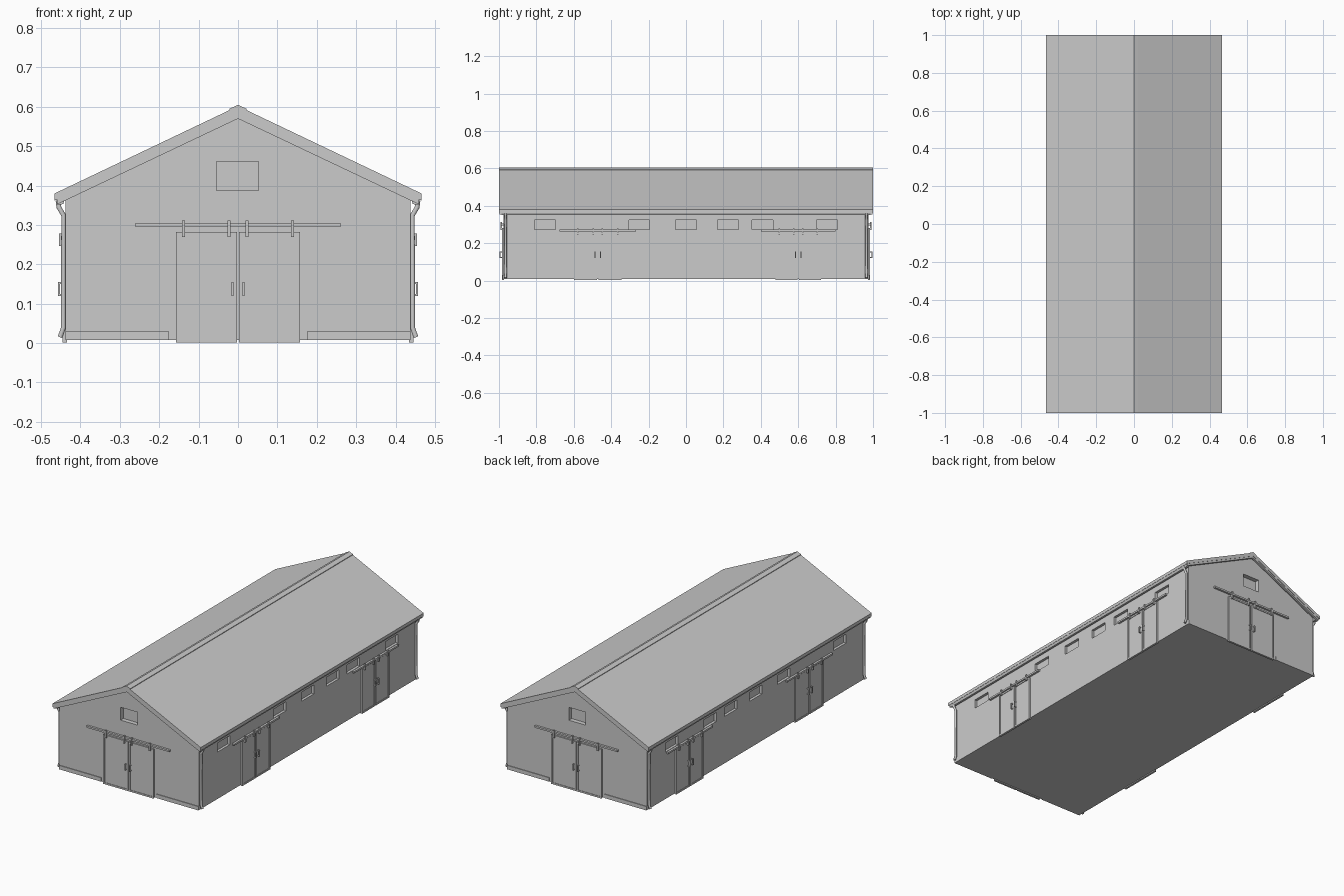
import bpy, bmesh

if "Cube" in bpy.data.objects:
    bpy.data.objects.remove(bpy.data.objects["Cube"])

FRONT, BACK, LEFT, RIGHT = "front", "back", "left", "right"
WX, WY = 0.438, 0.977   # wall half width and half length


def make_object(name, bm):
    bmesh.ops.recalc_face_normals(bm, faces=bm.faces)
    me = bpy.data.meshes.new(name)
    bm.to_mesh(me)
    bm.free()
    ob = bpy.data.objects.new(name, me)
    bpy.context.collection.objects.link(ob)
    return ob


def add_box(bm, x0, x1, y0, y1, z0, z1):
    verts = bmesh.ops.create_cube(bm, size=1)["verts"]
    for v in verts:
        v.co = ((x0 + x1) / 2 + v.co.x * (x1 - x0),
                (y0 + y1) / 2 + v.co.y * (y1 - y0),
                (z0 + z1) / 2 + v.co.z * (z1 - z0))


def wall_box(bm, side, u0, u1, z0, z1, d0, d1):
    """Box on a wall: u runs along the wall, d is the distance out from it."""
    base = WY if side in (FRONT, BACK) else WX
    a, b = base + d0, base + d1
    if side in (FRONT, LEFT):
        a, b = -b, -a
    if side in (FRONT, BACK):
        add_box(bm, u0, u1, a, b, z0, z1)
    else:
        add_box(bm, a, b, u0, u1, z0, z1)


def prism(name, profile, y0, y1):
    bm = bmesh.new()
    face = bm.faces.new([bm.verts.new((x, y0, z)) for x, z in profile])
    ext = bmesh.ops.extrude_face_region(bm, geom=[face])["geom"]
    bmesh.ops.translate(bm, vec=(0, y1 - y0, 0),
                        verts=[g for g in ext if isinstance(g, bmesh.types.BMVert)])
    return make_object(name, bm)


# Walls with gable ends, window recesses cut in
walls = prism("barn_walls", [(-WX, 0.008), (WX, 0.008), (WX, 0.366), (0, 0.582), (-WX, 0.366)], -WY, WY)
bm = bmesh.new()
side_windows = (-0.755, -0.25, 0.0, 0.225, 0.41, 0.755)
for side in (LEFT, RIGHT):
    for u in side_windows:
        wall_box(bm, side, u - 0.056, u + 0.056, 0.274, 0.325, -0.015, 0.05)
for side in (FRONT, BACK):
    wall_box(bm, side, -0.054, 0.052, 0.388, 0.461, -0.025, 0.05)
cutter = make_object("window_cutter", bm)
cutter.hide_render = True
mod = walls.modifiers.new("windows", "BOOLEAN")
mod.operation, mod.object, mod.solver = "DIFFERENCE", cutter, "EXACT"
bpy.context.view_layer.objects.active = walls
bpy.ops.object.modifier_apply(modifier=mod.name)
bpy.data.objects.remove(cutter)

# Roof, ridge cap and barge boards
prism("roof", [(-0.466, 0.362), (-0.466, 0.38), (0, 0.602), (0.466, 0.38), (0.466, 0.362), (0, 0.58)], -1.0, 1.0)
prism("ridge_cap", [(-0.022, 0.589), (-0.022, 0.595), (0, 0.605), (0.022, 0.595), (0.022, 0.589), (0, 0.599)], -1.0, 1.0)
for name, y0, y1 in (("front_barge_board", -0.998, -0.986), ("back_barge_board", 0.986, 0.998)):
    prism(name, [(-0.46, 0.352), (-0.46, 0.372), (0, 0.592), (0.46, 0.372), (0.46, 0.352), (0, 0.57)], y0, y1)

# Gutters under the eaves
for side, s in ((LEFT, -1), (RIGHT, 1)):
    prism(side + "_gutter", [(s * 0.438, 0.37), (s * 0.444, 0.353), (s * 0.458, 0.351), (s * 0.466, 0.37)], -0.987, 0.987)

# Downspouts at the four corners, kicked out at top and bottom
for sx, nx in ((-1, "left"), (1, "right")):
    for sy, ny in ((-1, "front"), (1, "back")):
        cu = bpy.data.curves.new("pipe", "CURVE")
        cu.dimensions = "3D"
        cu.bevel_depth, cu.bevel_resolution, cu.use_fill_caps = 0.007, 1, True
        path = [(0.457, 0.36), (0.455, 0.345), (0.443, 0.325), (0.443, 0.04), (0.452, 0.015)]
        sp = cu.splines.new("POLY")
        sp.points.add(len(path) - 1)
        for p, (x, z) in zip(sp.points, path):
            p.co = (sx * x, sy * 0.965, z, 1)
        tmp = bpy.data.objects.new("tmp", cu)
        bpy.context.collection.objects.link(tmp)
        dg = bpy.context.evaluated_depsgraph_get()
        me = bpy.data.meshes.new_from_object(tmp.evaluated_get(dg))
        bpy.data.objects.remove(tmp)
        bpy.context.collection.objects.link(bpy.data.objects.new(f"{ny}_{nx}_downspout", me))


def sliding_door(name, side, centre, half, top, rail_half, rail_z):
    """Pair of sliding panels with border trim, overhead rail, hangers and handles."""
    panels, rail, handles = bmesh.new(), bmesh.new(), bmesh.new()
    t = 0.009
    for s in (-1, 1):
        a, b = sorted((centre + s * 0.003, centre + s * half))
        wall_box(panels, side, a, b, 0.002, top, -0.004, 0.005)
        for u in (a, b - t):
            wall_box(panels, side, u, u + t, 0.002, top, 0.0, 0.008)
        for z in (0.002, top - t):
            wall_box(panels, side, a, b, z, z + t, 0.0, 0.008)
        # hangers and handle
        m = (a + b) / 2
        for u in (a + 0.02, b - 0.02):
            wall_box(rail, side, u - 0.004, u + 0.004, top - 0.012, rail_z + 0.012, 0.006, 0.016)
        h = centre + s * 0.014
        wall_box(handles, side, h - 0.003, h + 0.003, 0.12, 0.155, 0.014, 0.019)
        for z in (0.12, 0.15):
            wall_box(handles, side, h - 0.003, h + 0.003, z, z + 0.005, 0.004, 0.016)
    wall_box(rail, side, centre - rail_half, centre + rail_half, rail_z - 0.005, rail_z + 0.005, -0.002, 0.012)
    make_object(name + "_panels", panels)
    make_object(name + "_rail", rail)
    make_object(name + "_handles", handles)


for side in (FRONT, BACK):
    sliding_door(side + "_door", side, 0.0, 0.158, 0.282, 0.26, 0.3)
for side in (LEFT, RIGHT):
    sliding_door(side + "_door_near", side, -0.472, 0.126, 0.258, 0.205, 0.267)
    sliding_door(side + "_door_far", side, 0.6, 0.122, 0.258, 0.2, 0.267)

# Base boards along the gable walls, either side of the doors
for side in (FRONT, BACK):
    bm = bmesh.new()
    for s in (-1, 1):
        a, b = sorted((s * 0.175, s * WX))
        wall_box(bm, side, a, b, 0.008, 0.03, -0.002, 0.004)
    make_object(side + "_base_board", bm)
